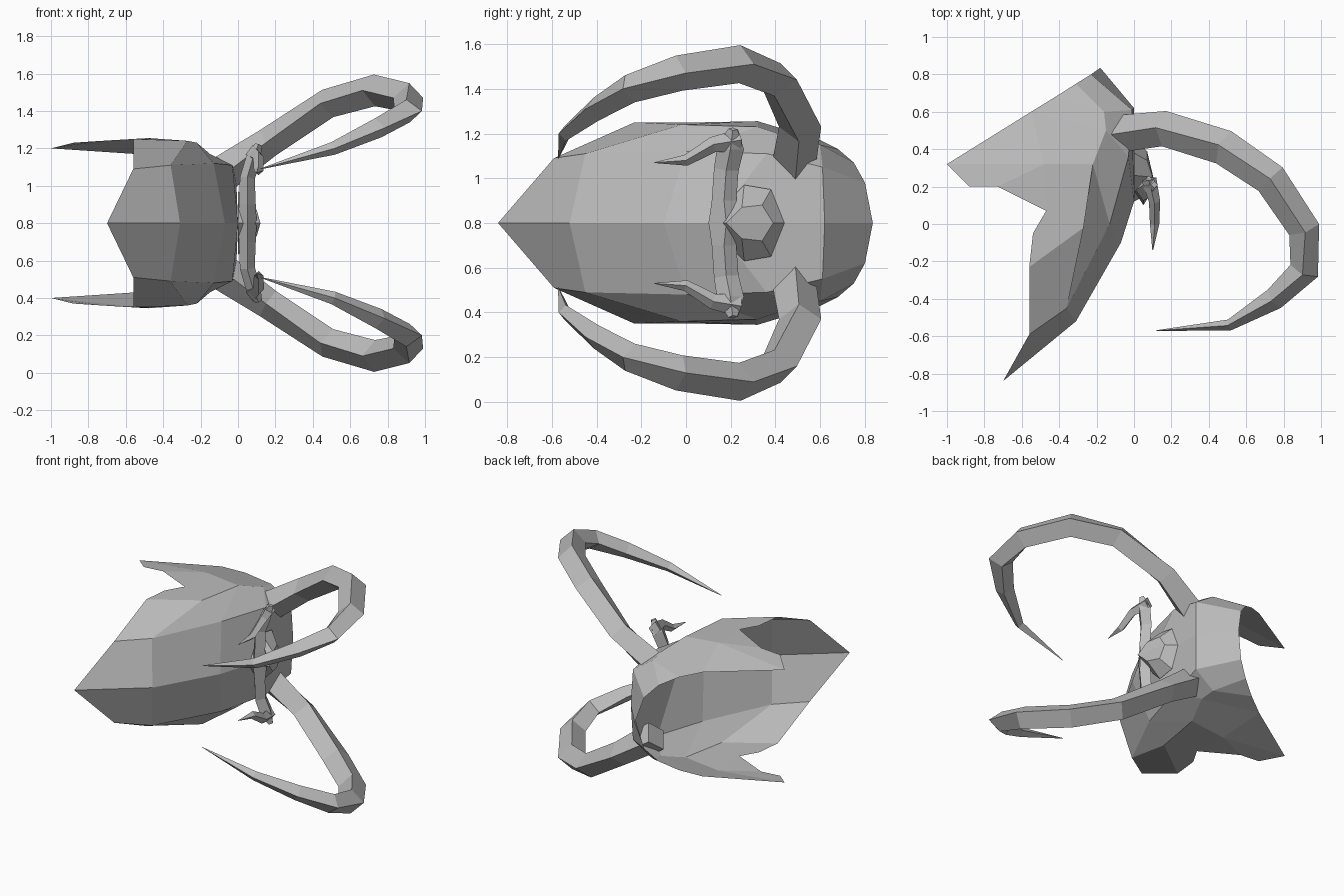
import bpy, bmesh
from mathutils import Vector

cube = bpy.data.objects.get("Cube")
if cube:
    bpy.data.objects.remove(cube)

grey = bpy.data.materials.new("plain grey")
grey.use_nodes = True
tone = (0.5, 0.5, 0.5, 1)
grey.diffuse_color = tone
grey.node_tree.nodes["Principled BSDF"].inputs["Base Color"].default_value = tone


def finish(name, bm):
    """Make a flat-shaded object mirrored across the plane z = 0.8."""
    mesh = bpy.data.meshes.new(name)
    bm.to_mesh(mesh)
    bm.free()
    mesh.materials.append(grey)
    ob = bpy.data.objects.new(name, mesh)
    ob.location.z = 0.8
    bpy.context.collection.objects.link(ob)
    mod = ob.modifiers.new("mirror", 'MIRROR')
    mod.use_axis = (False, False, True)
    mod.use_clip = True
    mod.merge_threshold = 0.002


def loft(name, path, ref):
    """Tapered diamond-section tube; path items are (point, half width, half height)."""
    bm = bmesh.new()
    pts = [Vector(p[0]) for p in path]
    rings = []
    for i, (_, a, b) in enumerate(path):
        t = (pts[min(i + 1, len(pts) - 1)] - pts[max(i - 1, 0)]).normalized()
        side = t.cross(Vector(ref)).normalized()
        up = side.cross(t)
        rings.append([bm.verts.new(pts[i] + d) for d in (side * a, up * b, -side * a, -up * b)])
    for r, q in zip(rings, rings[1:]):
        for k in range(4):
            n = (k + 1) % 4
            bm.faces.new((r[k], r[n], q[n], q[k]))
    bm.faces.new(rings[0])
    bm.faces.new(rings[-1])
    bmesh.ops.recalc_face_normals(bm, faces=bm.faces)
    finish(name, bm)


# Open hooded shell: rows from the middle ridge outward
rows = [
    [(-.7, -.84, 0), (-.31, -.52, 0), (-.07, -.1, 0), (0, .12, 0), (0, .62, 0), (-.18, .835, 0)],
    [(-.56, -.59, .29), (-.36, -.45, .31), (-.13, .0, .32), (-.03, .36, .31), (-.01, .61, .25), (-.23, .8, .18)],
    [(-.56, -.23, .45), (-.27, -.02, .44), (-.22, .32, .43), (-.15, .5, .37), (-.16, .6, .35), (-.31, .75, .27)],
    [(-.54, -.05, .45), (-.47, .07, .45), (-.48, .32, .455), (-.55, .6, .37), (-.42, .68, .33)],
]
bm = bmesh.new()
grid = [[bm.verts.new(p) for p in row] for row in rows]
for lo, hi in zip(grid, grid[1:]):
    for i in range(len(hi) - 1):
        bm.faces.new((lo[i], lo[i + 1], hi[i + 1], hi[i]))
rim = grid[3]
bm.faces.new((grid[2][4], grid[2][5], rim[4]))

# Swept wing point growing from the rim
w1, w2, tip = [bm.verts.new(p) for p in ((-.73, .2, .44), (-.88, .2, .43), (-1, .32, .4))]
bm.faces.new((rim[1], rim[2], w1))
bm.faces.new((w1, rim[2], tip, w2))
bm.faces.new((rim[2], rim[3], tip))
bmesh.ops.recalc_face_normals(bm, faces=bm.faces)
finish("shell", bm)

# Long curling horns
loft("horn", [
    ((-.1, .48, .25), .1, .1), ((.16, .51, .43), .095, .08), ((.48, .41, .64), .095, .08),
    ((.73, .24, .71), .09, .085), ((.91, -.03, .67), .085, .08), ((.91, -.25, .6), .08, .065),
    ((.75, -.4, .51), .06, .055), ((.51, -.54, .4), .03, .035), ((.12, -.57, .29), .002, .002),
], (0, 0, 1))

# Thin jointed arm, and the claw at its end
loft("arm", [
    ((.05, .18, 0), .08, .05), ((.05, .17, .1), .055, .045), ((.05, .18, .24), .055, .04),
    ((.08, .2, .34), .06, .04), ((.11, .21, .42), .02, .02),
], (1, 0, 0))
loft("claw", [
    ((.08, .24, .37), .05, .04), ((.11, .12, .35), .035, .03), ((.11, .0, .28), .025, .025),
    ((.1, -.14, .27), .002, .002),
], (1, 0, 0))

# Faceted knob in the middle of the face
bm = bmesh.new()
base = [bm.verts.new(p) for p in ((0, .44, 0), (0, .38, .15), (0, .26, .17), (0, .19, .1), (0, .12, 0))]
top = [bm.verts.new(p) for p in ((.07, .39, 0), (.07, .34, .08), (.1, .25, .07), (.12, .18, 0))]
for a, b, c, d in ((0, 1, 1, 0), (1, 2, 2, 1), (2, 3, 3, 2)):
    bm.faces.new((base[a], base[b], top[c], top[d]))
bm.faces.new((base[3], base[4], top[3]))
bm.faces.new(top)
bmesh.ops.recalc_face_normals(bm, faces=bm.faces)
finish("face_knob", bm)
